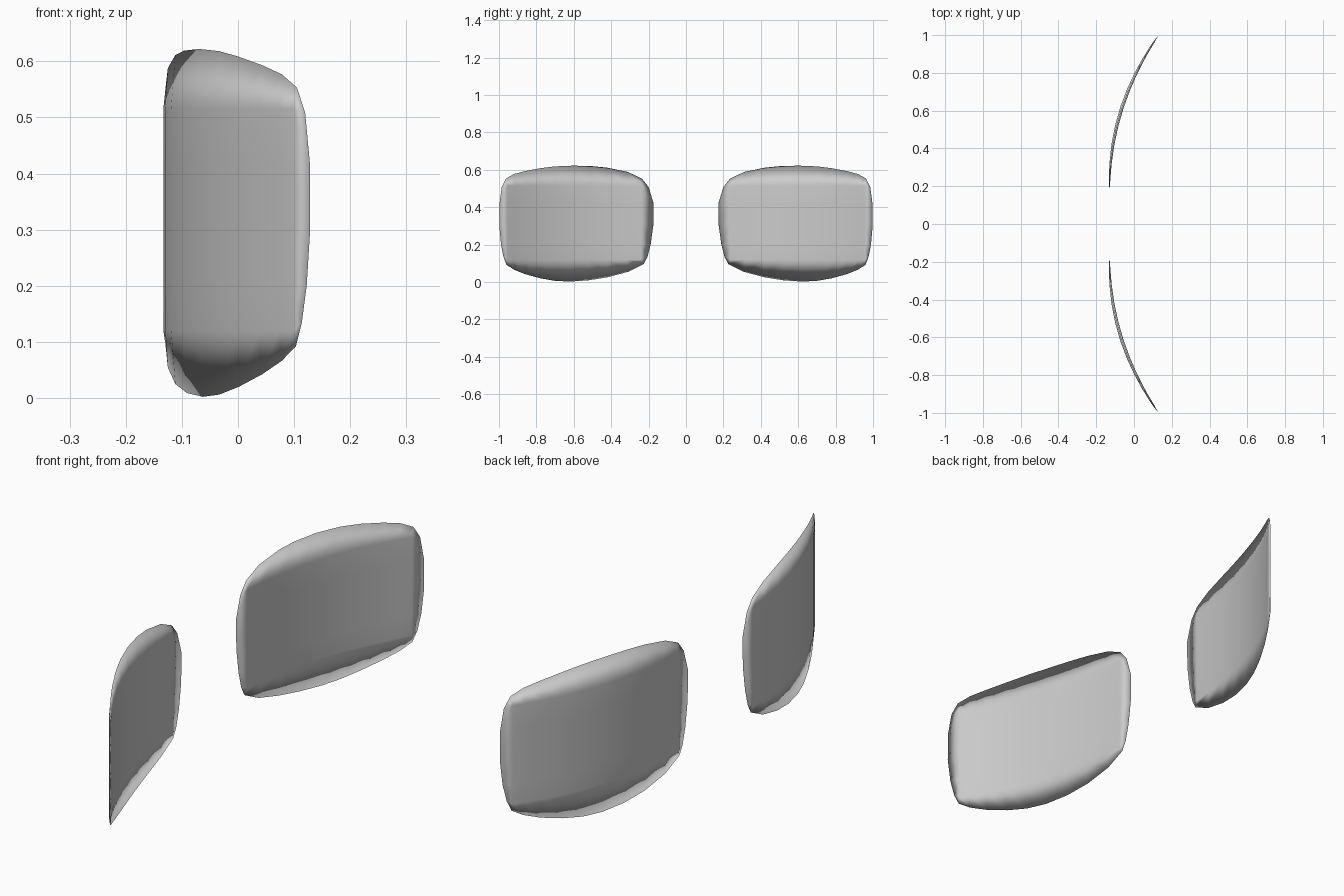
import bpy, bmesh, math
from mathutils import Vector

cube = bpy.data.objects.get("Cube")
if cube:
    bpy.data.objects.remove(cube)

grey = bpy.data.materials.new("lens_grey")
grey.use_nodes = True
COLOUR = (0.6, 0.6, 0.6, 1)
grey.diffuse_color = COLOUR
grey.node_tree.nodes["Principled BSDF"].inputs["Base Color"].default_value = COLOUR

# Rim outline as (y, z): top and bottom run inner to outer, sides run upward
TOP = [(.236, .553), (.31, .588), (.42, .611), (.5, .619), (.6, .622), (.7, .618),
       (.78, .608), (.86, .593), (.92, .577), (.963, .553)]
BOTTOM = [(.226, .096), (.31, .054), (.42, .025), (.52, .009), (.62, .002), (.7, .006),
          (.78, .02), (.86, .042), (.92, .066), (.96, .092)]
INNER_SIDE = [(.206, .134), (.189, .2), (.175, .3), (.173, .42), (.2, .508)]
OUTER_SIDE = [(.976, .134), (.989, .2), (.998, .3), (.997, .42), (.985, .508)]

# Flat field inside the rim
FIELD_Y = [.24, .32, .42, .52, .62, .71, .79, .86, .92, .957]
FIELD_Z = [.12, .2, .31, .42, .515]
HALF_THICKNESS = 0.009


def wrap(y, z, offset, side):
    """Place an outline point on the curved shell, pushed out along its normal."""
    s = max((y - .173) / .827, 0)
    x = -.13 + .26 * s ** 2.2
    slope = .26 * 2.2 / .827 * s ** 1.2
    normal = Vector((-1, slope, 0)).normalized()
    p = Vector((x, y, z)) + normal * offset
    return (p.x, p.y * side, p.z)


def build_lens(name, side):
    bm = bmesh.new()

    def rim_verts(points):
        return [bm.verts.new(wrap(y, z, 0, side)) for y, z in points]

    top, bottom = rim_verts(TOP), rim_verts(BOTTOM)
    inner, outer = rim_verts(INNER_SIDE), rim_verts(OUTER_SIDE)

    # Front and back skins share the rim vertices
    for skin in (1, -1):
        rows = [bottom]
        for j, z in enumerate(FIELD_Z):
            row = []
            for y in FIELD_Y:
                bulge = .35 + .65 * math.sin(math.pi * (y - .2) / .8)
                row.append(bm.verts.new(wrap(y, z, skin * HALF_THICKNESS * bulge, side)))
            rows.append(row)
        rows.append(top)
        for lower, upper in zip(rows, rows[1:]):
            for i in range(len(FIELD_Y) - 1):
                bm.faces.new((lower[i], lower[i + 1], upper[i + 1], upper[i]))
        # Side bands, with a triangle closing each corner
        for edge, i in ((inner, 0), (outer, -1)):
            field = [row[i] for row in rows[1:-1]]
            for j in range(len(edge) - 1):
                bm.faces.new((edge[j], field[j], field[j + 1], edge[j + 1]))
            bm.faces.new((bottom[i], field[0], edge[0]))
            bm.faces.new((top[i], field[-1], edge[-1]))

    bmesh.ops.recalc_face_normals(bm, faces=bm.faces)
    for face in bm.faces:
        face.smooth = True
    mesh = bpy.data.meshes.new(name)
    bm.to_mesh(mesh)
    bm.free()
    mesh.materials.append(grey)
    lens = bpy.data.objects.new(name, mesh)
    bpy.context.collection.objects.link(lens)


build_lens("back_lens", 1)
build_lens("front_lens", -1)
